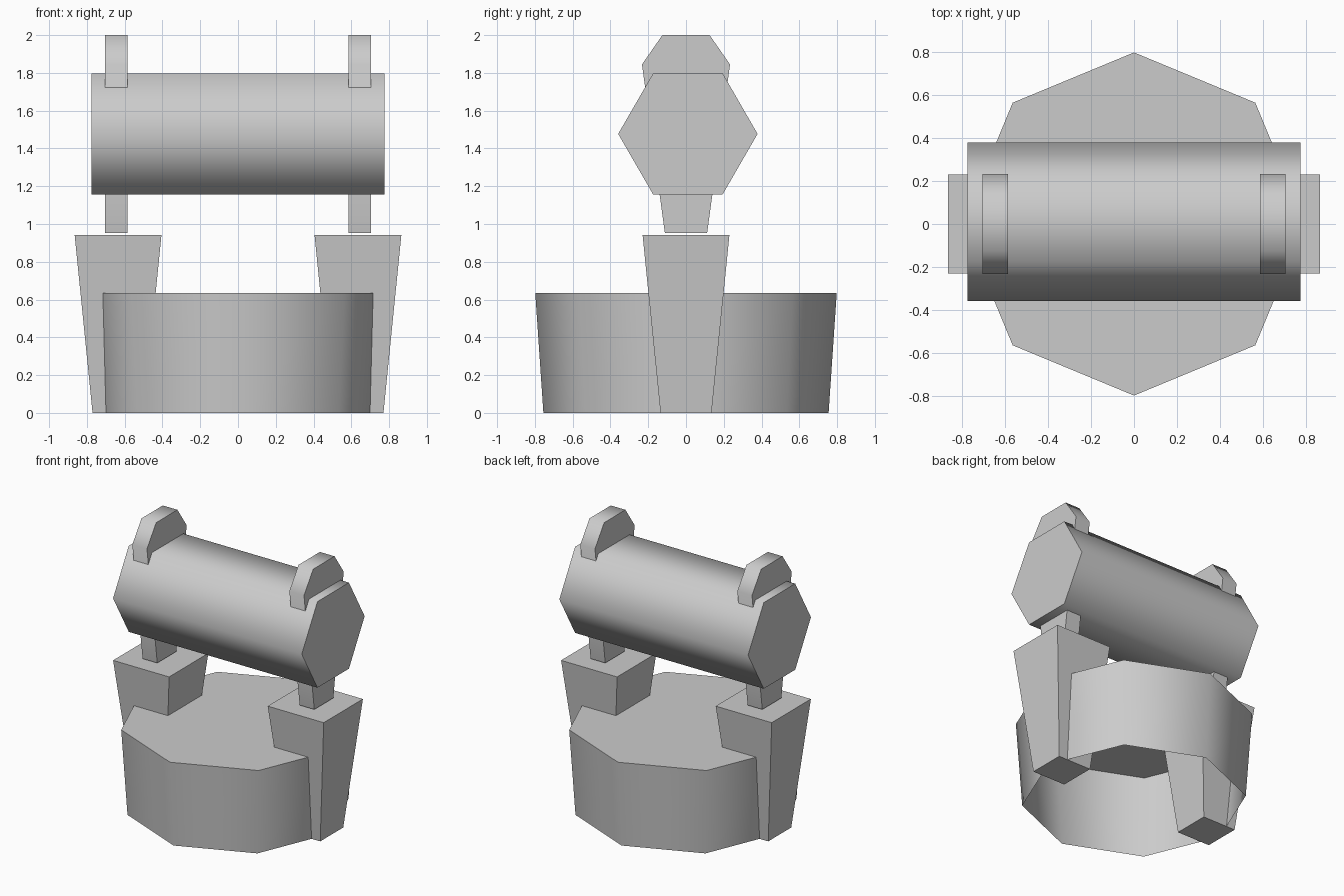
import bpy, bmesh, math
from mathutils import Matrix, Vector

if "Cube" in bpy.data.objects:
    bpy.data.objects.remove(bpy.data.objects["Cube"])


def make_part(name, sections, smooth=False, bottom=True):
    """Join two matching point loops into a solid, optionally without its first cap."""
    bm = bmesh.new()
    lo, hi = [[bm.verts.new(p) for p in s] for s in sections]
    n = len(lo)
    for i in range(n):
        j = (i + 1) % n
        bm.faces.new((lo[i], lo[j], hi[j], hi[i]))
    bm.faces.new(hi)
    if bottom:
        bm.faces.new(lo[::-1])
    bmesh.ops.recalc_face_normals(bm, faces=bm.faces)
    mesh = bpy.data.meshes.new(name)
    bm.to_mesh(mesh)
    bm.free()
    obj = bpy.data.objects.new(name, mesh)
    bpy.context.collection.objects.link(obj)
    if smooth:
        bpy.ops.object.select_all(action='DESELECT')
        obj.select_set(True)
        bpy.context.view_layer.objects.active = obj
        bpy.ops.object.shade_smooth_by_angle(angle=math.radians(65))
    return obj


def ring(radius, sides):
    return [(radius * math.cos(2 * math.pi * i / sides),
             radius * math.sin(2 * math.pi * i / sides)) for i in range(sides)]


# Octagonal base, flared upward and open underneath
make_part("base", [[(x, y, 0.0) for x, y in ring(0.755, 8)],
                   [(x, y, 0.635) for x, y in ring(0.798, 8)]],
          smooth=True, bottom=False)

# Six-sided roller lying along x
make_part("roller", [[(x, y + 0.01, z + 1.477) for y, z in ring(0.369, 6)]
                     for x in (-0.775, 0.775)], smooth=True)

# Strap outline in the y-z plane, passing through the roller
half = [(0.112, 0.953), (0.233, 1.845), (0.125, 2.0)]
outline = half + [(-y, z) for y, z in reversed(half)]
square = [(-1, -1), (1, -1), (1, 1), (-1, 1)]

for side, s in (("left", -1), ("right", 1)):
    # Tapered support post
    make_part(side + "_post", [[(s * 0.635 + r * x, r * y, z) for x, y in square]
                               for r, z in ((0.135, 0.0), (0.23, 0.943))])
    # Bracket
    make_part(side + "_bracket", [[(x, y, z) for y, z in outline]
                                  for x in (s * 0.645 - 0.06, s * 0.645 + 0.06)],
              smooth=True)
